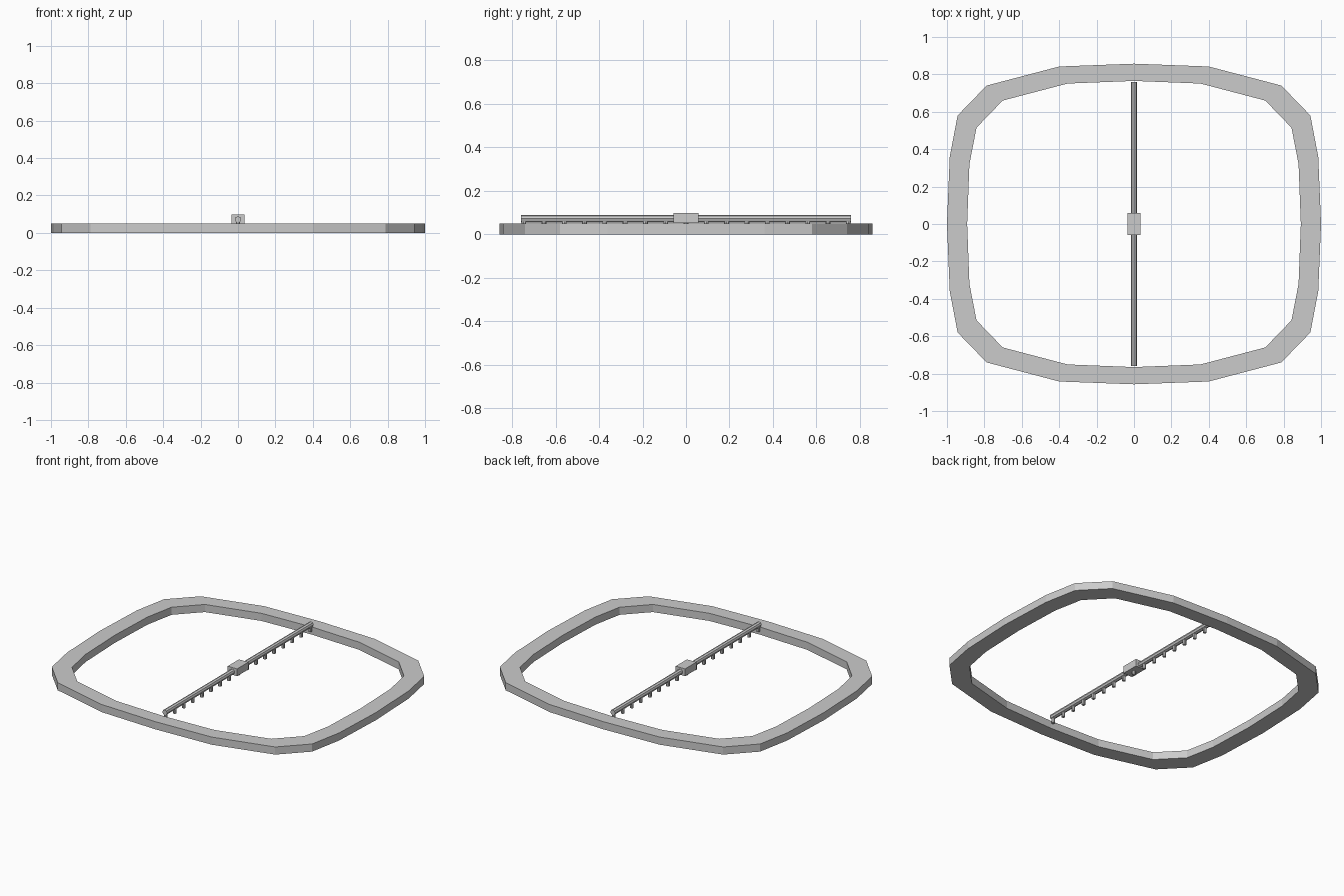
import bpy, bmesh, math

if "Cube" in bpy.data.objects:
    bpy.data.objects.remove(bpy.data.objects["Cube"])

def make(name, bm):
    bmesh.ops.recalc_face_normals(bm, faces=bm.faces)
    me = bpy.data.meshes.new(name)
    bm.to_mesh(me)
    bm.free()
    ob = bpy.data.objects.new(name, me)
    bpy.context.collection.objects.link(ob)
    return ob

def full_loop(quarter):
    # quarter runs from the +x axis to the +y axis
    half = quarter + [(-x, y) for x, y in reversed(quarter[:-1])]
    return half + [(x, -y) for x, y in reversed(half[1:-1])]

def cylinder(name, r, length, sides, loc, rot=(0, 0, 0)):
    bpy.ops.mesh.primitive_cylinder_add(vertices=sides, radius=r, depth=length,
                                        location=loc, rotation=rot)
    bpy.context.object.name = name

# Rounded-square basin rim
outer = full_loop([(1, 0), (0.985, 0.36), (0.943, 0.58), (0.788, 0.74), (0.40, 0.842), (0, 0.857)])
inner = full_loop([(0.892, 0), (0.88, 0.32), (0.842, 0.515), (0.702, 0.66), (0.355, 0.751), (0, 0.765)])
bm = bmesh.new()
rings = [[bm.verts.new((x, y, z)) for x, y in loop]
         for loop, z in ((outer, 0), (outer, 0.05), (inner, 0.05), (inner, 0))]
n = len(outer)
for k in range(4):
    a, b = rings[k], rings[(k + 1) % 4]
    for i in range(n):
        j = (i + 1) % n
        bm.faces.new((a[i], a[j], b[j], b[i]))
make("rim", bm)

# Spray pipe across the middle
cylinder("spray_pipe", 0.017, 1.516, 8, (0, 0, 0.072), (math.pi / 2, 0, 0))

# Row of downward nozzles
for i in range(17):
    cylinder(f"nozzle_{i + 1}", 0.011, 0.036, 8, (0, (i - 8) * 0.0933, 0.046))

# Central housing
bm = bmesh.new()
bmesh.ops.create_cube(bm, size=1)
bmesh.ops.scale(bm, vec=(0.068, 0.116, 0.048), verts=bm.verts)
bmesh.ops.translate(bm, vec=(0, 0, 0.075), verts=bm.verts)
make("center_housing", bm)
